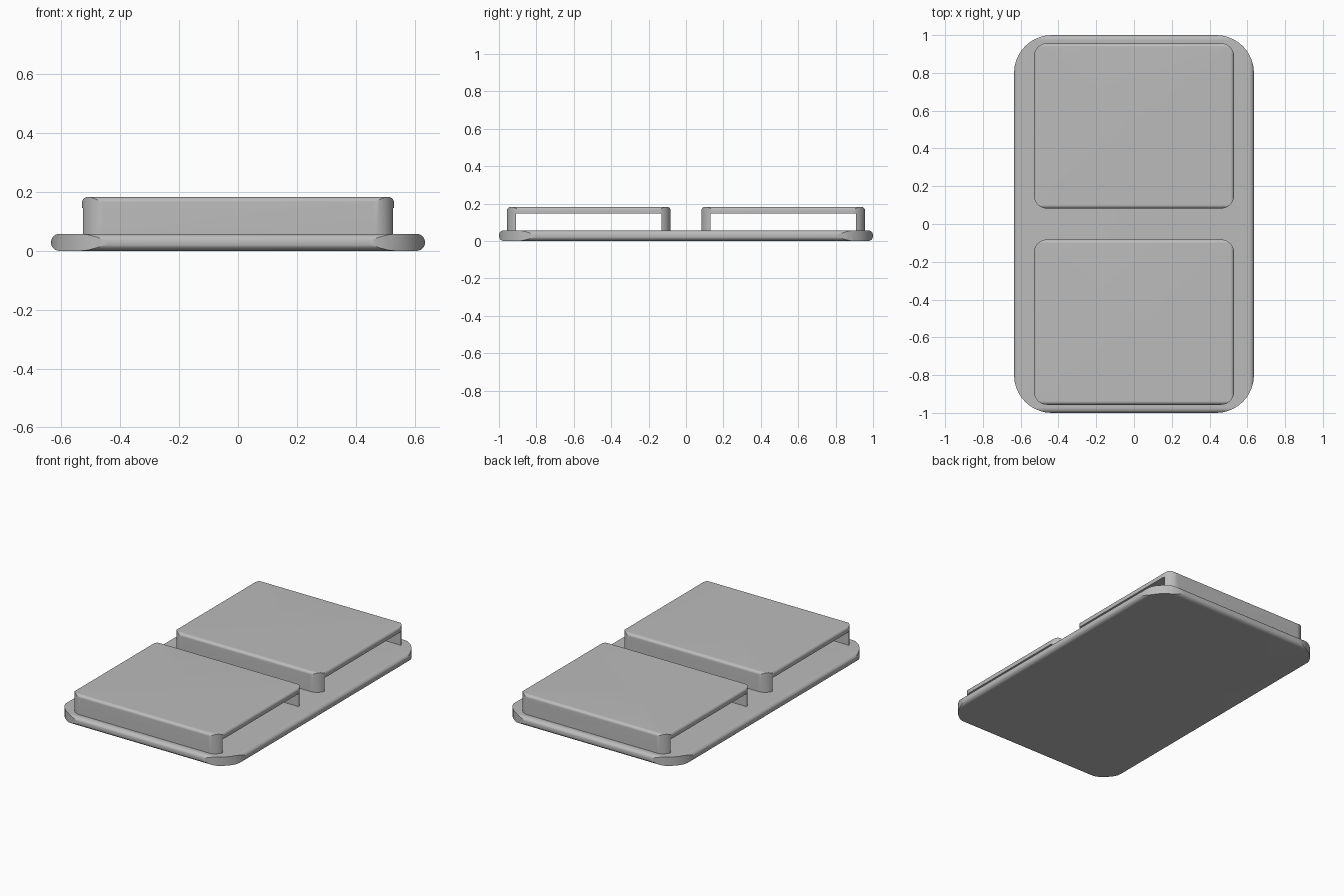
import bpy
import bmesh
from math import cos, sin, pi, radians

if "Cube" in bpy.data.objects:
    bpy.data.objects.remove(bpy.data.objects["Cube"])

grey = bpy.data.materials.new("mid grey")
grey.use_nodes = True
GREY = (0.5, 0.5, 0.5, 1)
grey.diffuse_color = GREY
grey.node_tree.nodes["Principled BSDF"].inputs["Base Color"].default_value = GREY


def rounded(u0, u1, v0, v1, low, high, steps=10):
    """Rectangle outline with separate radii for its lower and upper corners."""
    corners = [(u1, v1, -1, -1, high), (u0, v1, 1, -1, high),
               (u0, v0, 1, 1, low), (u1, v0, -1, 1, low)]
    points = []
    for i, (u, v, du, dv, r) in enumerate(corners):
        for k in range(steps + 1 if r else 1):
            a = (i + k / steps) * pi / 2
            points.append((u + r * (du + cos(a)), v + r * (dv + sin(a))))
    return points


def extrude(name, outline, axis, start, end):
    """Prism from an outline, swept along one axis."""
    place = {"x": lambda u, v, d: (d, u, v),
             "y": lambda u, v, d: (u, d, v),
             "z": lambda u, v, d: (u, v, d)}[axis]
    bm = bmesh.new()
    face = bm.faces.new([bm.verts.new(place(u, v, start)) for u, v in outline])
    top = bmesh.ops.extrude_face_region(bm, geom=[face])
    verts = [e for e in top["geom"] if isinstance(e, bmesh.types.BMVert)]
    bmesh.ops.translate(bm, verts=verts, vec=place(0, 0, end - start))
    bmesh.ops.recalc_face_normals(bm, faces=bm.faces)
    mesh = bpy.data.meshes.new(name)
    bm.to_mesh(mesh)
    bm.free()
    mesh.materials.append(grey)
    obj = bpy.data.objects.new(name, mesh)
    bpy.context.collection.objects.link(obj)
    return obj


def combine(obj, cutter, operation):
    """Apply a boolean and discard the cutter."""
    mod = obj.modifiers.new(operation, "BOOLEAN")
    mod.operation, mod.object, mod.solver = operation, cutter, "EXACT"
    bpy.ops.object.select_all(action="DESELECT")
    obj.select_set(True)
    bpy.context.view_layer.objects.active = obj
    bpy.ops.object.modifier_apply(modifier=mod.name)
    bpy.data.objects.remove(cutter)


def slab(name, half_x, y0, y1, z0, z1, plan_r, low_r, high_r):
    """Block rounded in plan, with its straight edges rounded in section."""
    obj = extrude(name, rounded(-half_x, half_x, y0, y1, plan_r, plan_r), "z", z0, z1)
    sides = extrude("cutter", rounded(-half_x, half_x, z0, z1, low_r, high_r), "y", y0 - 0.1, y1 + 0.1)
    combine(obj, sides, "INTERSECT")
    ends = extrude("cutter", rounded(y0, y1, z0, z1, low_r, high_r), "x", -half_x - 0.1, half_x + 0.1)
    combine(obj, ends, "INTERSECT")
    return obj


def smooth(obj):
    bpy.ops.object.select_all(action="DESELECT")
    obj.select_set(True)
    bpy.context.view_layer.objects.active = obj
    bpy.ops.object.shade_smooth_by_angle(angle=radians(20))


# Base plate with fully rounded edges
BASE_TOP = 0.057
smooth(slab("base_plate", 0.635, -1, 1, 0, BASE_TOP, 0.2, 0.027, 0.027))

# Two raised bridges, open through from side to side
for name, y0, y1 in (("front_bridge", -0.957, -0.082), ("back_bridge", 0.082, 0.957)):
    bridge = slab(name, 0.53, y0, y1, BASE_TOP - 0.005, 0.183, 0.07, 0, 0.02)
    opening = extrude("cutter", rounded(y0 + 0.048, y1 - 0.048, 0, 0.146, 0, 0), "x", -1, 1)
    combine(bridge, opening, "DIFFERENCE")
    smooth(bridge)
